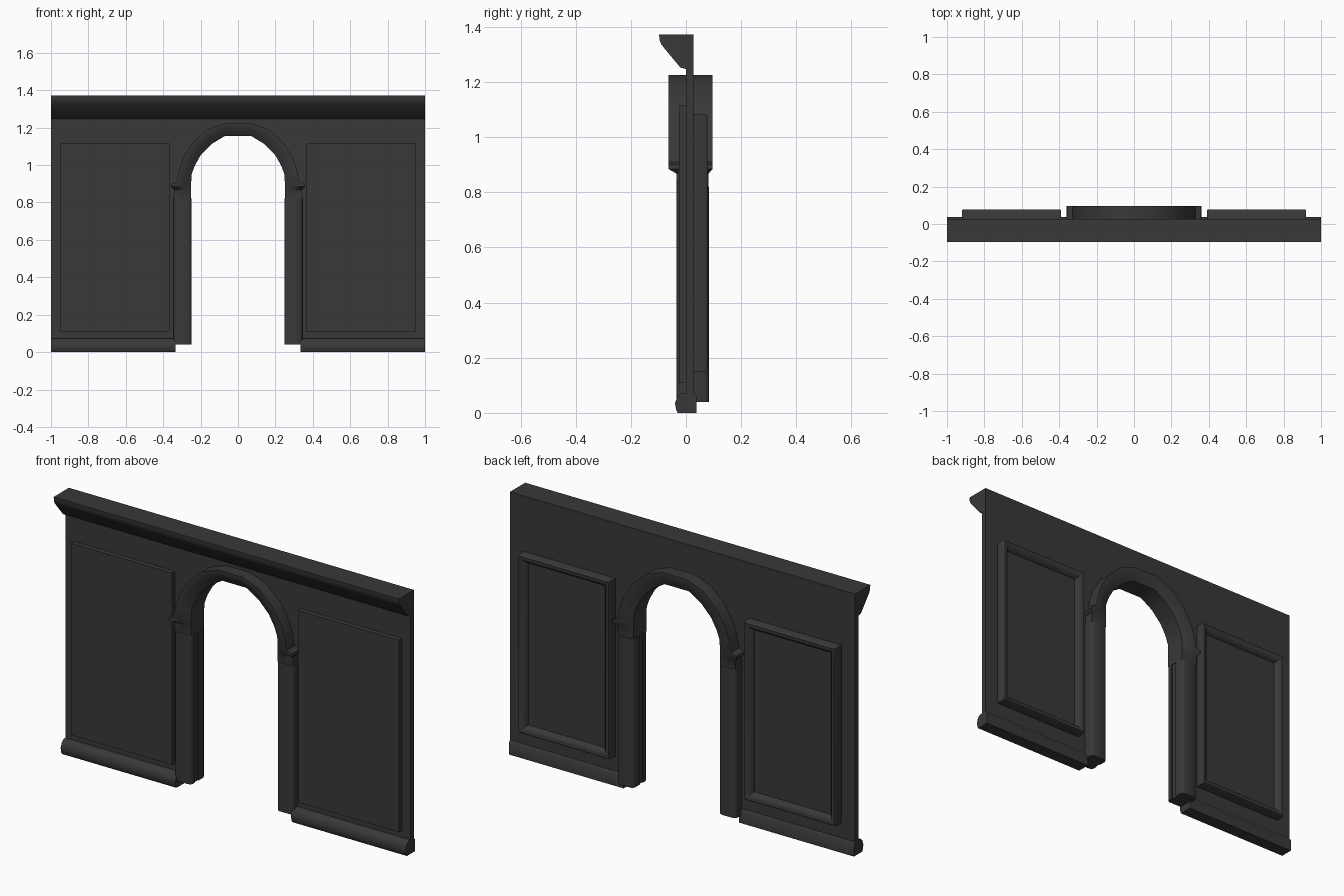
import bpy, bmesh, math
from mathutils import Vector

cube = bpy.data.objects.get("Cube")
if cube:
    bpy.data.objects.remove(cube, do_unlink=True)

mat = bpy.data.materials.new("charcoal")
mat.use_nodes = True
mat.diffuse_color = (0.04, 0.04, 0.04, 1)
mat.node_tree.nodes["Principled BSDF"].inputs["Base Color"].default_value = mat.diffuse_color

WALL_BACK = 0.028


def finish(name, bm):
    """Turn a bmesh into a named, shaded object."""
    bmesh.ops.recalc_face_normals(bm, faces=bm.faces)
    mesh = bpy.data.meshes.new(name)
    bm.to_mesh(mesh)
    bm.free()
    mesh.materials.append(mat)
    obj = bpy.data.objects.new(name, mesh)
    bpy.context.collection.objects.link(obj)
    bpy.ops.object.select_all(action="DESELECT")
    obj.select_set(True)
    bpy.context.view_layer.objects.active = obj
    bpy.ops.object.shade_smooth_by_angle(angle=math.radians(46))


def extrude(name, points, direction):
    """Extrude a closed outline along a vector."""
    bm = bmesh.new()
    face = bm.faces.new([bm.verts.new(p) for p in points])
    new = bmesh.ops.extrude_face_region(bm, geom=[face])["geom"]
    moved = [v for v in new if isinstance(v, bmesh.types.BMVert)]
    bmesh.ops.translate(bm, verts=moved, vec=Vector(direction))
    finish(name, bm)


def block(name, x, y, z):
    outline = [(x[0], y[0], z[0]), (x[1], y[0], z[0]),
               (x[1], y[0], z[1]), (x[0], y[0], z[1])]
    extrude(name, outline, (0, y[1] - y[0], 0))


def ring_sweep(name, rings, closed):
    """Bridge matching cross-sections into a solid."""
    bm = bmesh.new()
    loops = [[bm.verts.new(p) for p in ring] for ring in rings]
    pairs = list(zip(loops, loops[1:]))
    if closed:
        pairs.append((loops[-1], loops[0]))
    n = len(loops[0])
    for a, b in pairs:
        for i in range(n):
            j = (i + 1) % n
            bm.faces.new((a[i], a[j], b[j], b[i]))
    if not closed:
        bm.faces.new(loops[0])
        bm.faces.new(loops[-1])
    finish(name, bm)


# Arch stations: inner point, outer point, flare of the moulding
half_arch = [
    ((0.25, 0.82), (0.345, 0.82), -0.1),
    ((0.25, 0.868), (0.342, 0.868), 0),
    ((0.25, 0.885), (0.36, 0.885), 1),
    ((0.25, 0.90), (0.358, 0.90), 1),
    ((0.25, 0.915), (0.328, 0.91), 1),
    ((0.248, 0.95), (0.316, 0.97), 1),
    ((0.232, 0.995), (0.294, 1.037), 1),
    ((0.20, 1.052), (0.245, 1.117), 1),
    ((0.142, 1.112), (0.165, 1.19), 1),
    ((0.07, 1.156), (0.07, 1.225), 1),
]
stations = half_arch + [((-i[0], i[1]), (-o[0], o[1]), f)
                        for i, o, f in reversed(half_arch)]

# Arch moulding: sloped faces rising to a flat outer rim
rings = []
for inner, outer, flare in stations:
    front, back = -0.035 - 0.029 * flare, 0.082 + 0.0145 * flare
    ring = []
    for t, y in ((0, -0.03), (0.4, (front - 0.035) / 2), (0.8, front), (1, front),
                 (1, back), (0.8, back), (0.4, (back + 0.082) / 2), (0, 0.077)):
        x, z = Vector(inner).lerp(Vector(outer), t)
        ring.append((x, y, z))
    rings.append(ring)
ring_sweep("arch_moulding", rings, False)

# Wall slab with the arched opening
opening = [Vector(i).lerp(Vector(o), 0.4) for i, o, f in stations]
wall = [(1, 0.04), (1, 1.36), (-1, 1.36), (-1, 0.04), (-0.29, 0.04)]
wall += [(p.x, p.y) for p in reversed(opening)] + [(0.29, 0.04)]
extrude("wall", [(x, 0, z) for x, z in wall], (0, WALL_BACK, 0))

# Cornice along the top front
cornice = [(WALL_BACK, 1.372), (-0.0975, 1.372), (-0.096, 1.352), (-0.09, 1.337),
           (-0.08, 1.324), (-0.02, 1.252), (0, 1.247), (WALL_BACK, 1.35)]
extrude("cornice", [(-1, y, z) for y, z in cornice], (2, 0, 0))

baseboard = [(0.038, 0), (-0.03, 0), (-0.036, 0.012), (-0.04, 0.035), (-0.03, 0.062),
             (-0.015, 0.073), (WALL_BACK, 0.073), (0.038, 0.06)]

# Jamb plan: rounded front and back columns with a shallow groove between
x0, x1, y0, y1, c, r = 0.248, 0.345, -0.035, 0.083, 0.016, 0.005
jamb = [(x0 + c, y0), (x1 - c, y0), (x1 - r, y0 + r), (x1, y0 + c),
        (x1, y1 - c), (x1 - r, y1 - r), (x1 - c, y1), (x0 + c, y1),
        (x0 + r, y1 - r), (x0, y1 - c), (x0, WALL_BACK), (x0 + r, WALL_BACK),
        (x0 + r, 0), (x0, 0), (x0, y0 + c), (x0 + r, y0 + r)]

for side, s in (("left", 1), ("right", -1)):
    # Skirting on both faces of the wall
    extrude(side + "_baseboard", [(s * 0.335, y, z) for y, z in baseboard],
            (s * 0.665, 0, 0))
    extrude(side + "_jamb", [(s * x, y, 0.04) for x, y in jamb], (0, 0, 0.78))

    # Plain raised panel on the front
    block(side + "_front_panel", (s * 0.365, s * 0.95), (-0.025, 0.01), (0.11, 1.115))

    # Back panel: moulded frame around a sunken field
    frame = []
    for inset, y in ((0, 0.02), (0, 0.072), (0.005, 0.078), (0.018, 0.077),
                     (0.03, 0.068), (0.042, 0.052), (0.042, 0.02)):
        a, b, lo, hi = 0.39 + inset, 0.92 - inset, 0.15 + inset, 1.083 - inset
        frame.append([(s * a, y, lo), (s * b, y, lo), (s * b, y, hi), (s * a, y, hi)])
    ring_sweep(side + "_back_frame", frame, True)
    block(side + "_back_field", (s * 0.425, s * 0.885), (0.02, 0.05), (0.185, 1.048))
